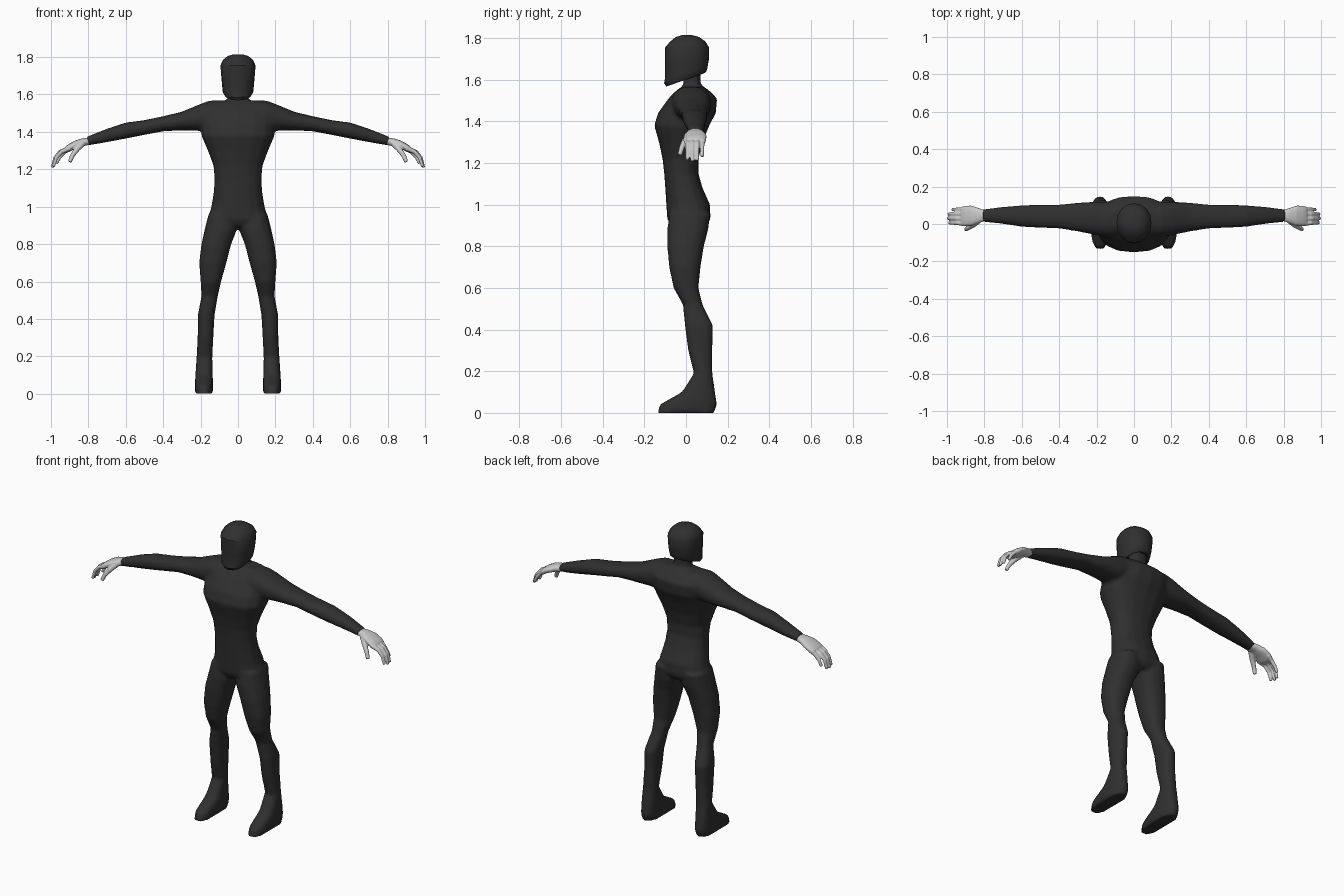
import bpy, bmesh, math
from mathutils import Vector


def material(name, v):
    m = bpy.data.materials.new(name)
    m.diffuse_color = (v, v, v, 1)
    return m


suit = material("charcoal suit", 0.029)
skin = material("pale grey skin", 0.58)


def oval(c, u, v, n=16, e=2.3):
    """Closed superellipse ring around c with half-axes u and v."""
    pts = []
    for i in range(n):
        a = 2 * math.pi * i / n
        cu, cv = math.cos(a), math.sin(a)
        pu = math.copysign(abs(cu) ** (2 / e), cu)
        pv = math.copysign(abs(cv) ** (2 / e), cv)
        pts.append(Vector(c) + Vector(u) * pu + Vector(v) * pv)
    return pts


def loft(bm, rings, side=1):
    """Skin a closed tube over the rings; side=-1 mirrors it in x."""
    vs = [[bm.verts.new((p.x * side, p.y, p.z)) for p in r] for r in rings]
    n = len(vs[0])
    for a, b in zip(vs, vs[1:]):
        for i in range(n):
            bm.faces.new((a[i], a[(i + 1) % n], b[(i + 1) % n], b[i]))
    bm.faces.new(vs[0][::-1])
    bm.faces.new(vs[-1])


def level(z, x0, x1, y0, y1, e=2.3, dz=0):
    """Horizontal ring filling a box; dz tilts it up towards the back."""
    return oval(((x0 + x1) / 2, (y0 + y1) / 2, z), ((x1 - x0) / 2, 0, 0),
                (0, (y1 - y0) / 2, dz), e=e)


def upright(x, z0, z1, y0, y1):
    """Ring across the arm, in the yz plane."""
    return oval((x, (y0 + y1) / 2, (z0 + z1) / 2), (0, (y1 - y0) / 2, 0),
                (0, 0, (z1 - z0) / 2))


def finger(bm, pts, r, side):
    pts = [Vector(p) for p in pts]
    rings = []
    for i, p in enumerate(pts):
        d = (pts[min(i + 1, len(pts) - 1)] - pts[max(i - 1, 0)]).normalized()
        u = d.cross(Vector((0, 1, 0))).normalized()
        w = d.cross(u)
        k = r * (1 - 0.12 * i)
        rings.append(oval(p, u * k, w * k, 10, 2))
    loft(bm, rings, side)


def finish(name, bm, mat, voxel=None, smooth=1):
    bmesh.ops.recalc_face_normals(bm, faces=bm.faces)
    me = bpy.data.meshes.new(name)
    bm.to_mesh(me)
    bm.free()
    me.materials.append(mat)
    ob = bpy.data.objects.new(name, me)
    bpy.context.collection.objects.link(ob)
    for p in me.polygons:
        p.use_smooth = True
    if voxel:
        r = ob.modifiers.new("blend", 'REMESH')
        r.mode = 'VOXEL'
        r.voxel_size = voxel
        r.use_smooth_shade = True
        s = ob.modifiers.new("soften", 'SMOOTH')
        s.factor = 0.5
        s.iterations = smooth
    return ob


# Body: torso, neck, legs with feet, and sleeves, blended into one skin
bm = bmesh.new()
torso = [(0.895, 0.13, -0.07, 0.095), (0.93, 0.163, -0.09, 0.118),
         (1.00, 0.143, -0.095, 0.116), (1.08, 0.13, -0.10, 0.08),
         (1.15, 0.126, -0.105, 0.06), (1.22, 0.132, -0.113, 0.06),
         (1.30, 0.162, -0.13, 0.08), (1.38, 0.196, -0.153, 0.112),
         (1.44, 0.20, -0.135, 0.143), (1.51, 0.195, -0.085, 0.15),
         (1.55, 0.17, -0.045, 0.11), (1.567, 0.14, -0.02, 0.085)]
loft(bm, [level(z, -x, x, a, b) for z, x, a, b in torso])
loft(bm, [level(1.50, -0.08, 0.08, -0.04, 0.10),
          level(1.585, -0.055, 0.055, -0.012, 0.07),
          level(1.65, -0.055, 0.055, -0.012, 0.07)])
leg = [(0.96, 0.02, 0.158, -0.08, 0.118), (0.88, 0.004, 0.178, -0.09, 0.107),
       (0.80, 0.036, 0.196, -0.09, 0.086), (0.70, 0.062, 0.208, -0.081, 0.07),
       (0.60, 0.09, 0.20, -0.06, 0.06), (0.52, 0.108, 0.196, -0.015, 0.08),
       (0.42, 0.125, 0.215, -0.006, 0.13), (0.30, 0.132, 0.216, 0.01, 0.127),
       (0.19, 0.137, 0.222, 0.038, 0.127), (0.10, 0.135, 0.228, -0.02, 0.14),
       (0.04, 0.133, 0.231, -0.127, 0.15), (0.0, 0.133, 0.231, -0.138, 0.136)]
arm = [(0.10, 1.41, 1.568, -0.07, 0.12), (0.15, 1.405, 1.568, -0.07, 0.12),
       (0.20, 1.405, 1.55, -0.06, 0.12), (0.30, 1.408, 1.508, -0.04, 0.114),
       (0.40, 1.403, 1.484, -0.024, 0.104), (0.50, 1.384, 1.463, -0.021, 0.104),
       (0.60, 1.364, 1.45, -0.015, 0.10), (0.70, 1.345, 1.417, 0.0, 0.092),
       (0.81, 1.326, 1.374, 0.012, 0.078)]
for s in (1, -1):
    loft(bm, [level(z, *r, e=2.6 if z < 0.15 else 2.3) for z, *r in leg], s)
    loft(bm, [upright(*r) for r in arm], s)
finish("body_suit", bm, suit, 0.011, 2)

# Hands: palm, four fingers and thumb
palm = [(0.785, 1.332, 1.37, 0.019, 0.071), (0.83, 1.323, 1.366, 0.005, 0.085),
        (0.87, 1.308, 1.354, -0.01, 0.099), (0.905, 1.292, 1.335, -0.013, 0.098),
        (0.925, 1.288, 1.32, -0.01, 0.092)]
for s, tag in ((1, "left"), (-1, "right")):
    bm = bmesh.new()
    loft(bm, [upright(*r) for r in palm], s)
    for i in range(4):
        y = 0.0 + 0.028 * i
        k = (0.0, 0.006, 0.003, -0.016)[i]
        t = 0.04 + (y - 0.04) * 0.85
        finger(bm, [(0.90, y, 1.312), (0.945 + k, t, 1.293), (0.972 + k, t, 1.262),
                    (0.987 + k, t, 1.215 - k)], 0.0135, s)
    finger(bm, [(0.83, 0.02, 1.34), (0.86, -0.005, 1.308),
                (0.885, -0.02, 1.275), (0.90, -0.03, 1.24)], 0.017, s)
    finish(tag + "_hand", bm, skin, 0.0045, 2)

# Head covering: tilted open underside, jaw, domed crown
head = [(1.625, 0.055, -0.06, 0.075, 0.015), (1.60, 0.072, -0.094, 0.088, 0.032),
        (1.612, 0.081, -0.105, 0.098, 0.028), (1.638, 0.084, -0.1, 0.104, 0.025),
        (1.68, 0.088, -0.102, 0.11, 0.018), (1.755, 0.094, -0.101, 0.111, 0.0),
        (1.785, 0.08, -0.075, 0.093, 0.0), (1.806, 0.055, -0.048, 0.062, 0.0),
        (1.815, 0.022, -0.02, 0.03, 0.0)]
bm = bmesh.new()
loft(bm, [level(z, -x, x, a, b, 2.1, dz) for z, x, a, b, dz in head])
ob = finish("head_covering", bm, suit)
bpy.context.view_layer.objects.active = ob
ob.select_set(True)
bpy.ops.object.shade_smooth_by_angle(angle=math.radians(35))
